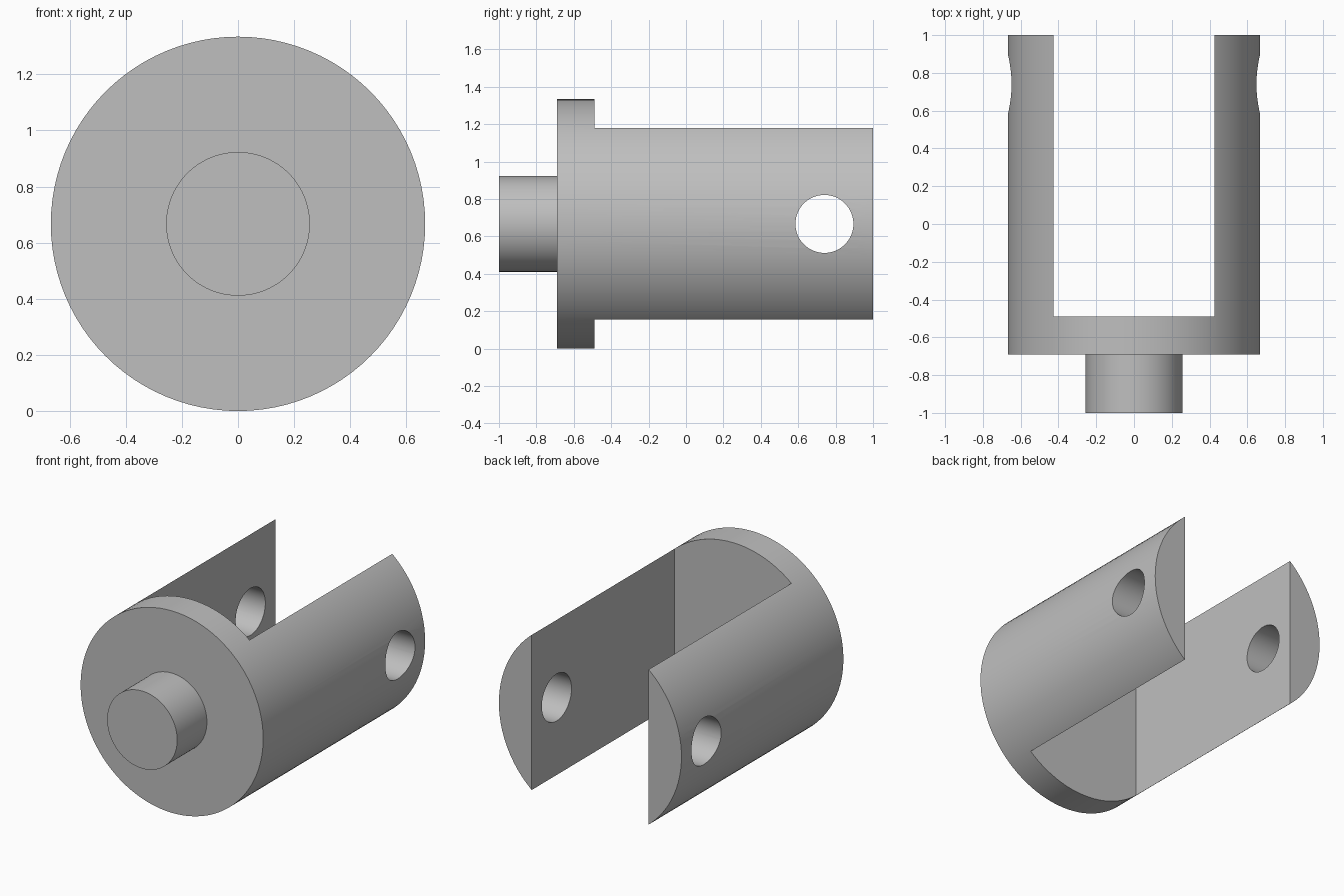
import bpy
import math

cube = bpy.data.objects.get("Cube")
if cube:
    bpy.data.objects.remove(cube, do_unlink=True)

RADIUS = 0.667      # outer radius, also the axis height
SLOT = 0.427        # half width of the fork slot
FLOOR = -0.49       # bottom of the slot
BASE = -0.69        # front face of the base disc

steel = bpy.data.materials.new("plain_grey")
steel.use_nodes = True
grey = (0.52, 0.52, 0.52, 1)
steel.diffuse_color = grey
steel.node_tree.nodes["Principled BSDF"].inputs["Base Color"].default_value = grey


def cylinder(name, radius, start, end, axis="Y", offset=0.0, sides=96):
    """Cylinder along X or Y between two coordinates on that axis."""
    mid = (start + end) / 2
    if axis == "Y":
        location, rotation = (0, mid, RADIUS), (math.pi / 2, 0, 0)
    else:
        location, rotation = (mid, offset, RADIUS), (0, math.pi / 2, 0)
    bpy.ops.mesh.primitive_cylinder_add(vertices=sides, radius=radius, depth=end - start,
                                        location=location, rotation=rotation)
    obj = bpy.context.object
    obj.name = name
    obj.data.materials.append(steel)
    return obj


def cut(target, cutter):
    """Subtract the cutter from the target and discard it."""
    cutter.hide_render = True
    mod = target.modifiers.new("cut", "BOOLEAN")
    mod.operation = "DIFFERENCE"
    mod.solver = "EXACT"
    mod.object = cutter
    bpy.ops.object.select_all(action="DESELECT")
    target.select_set(True)
    bpy.context.view_layer.objects.active = target
    bpy.ops.object.modifier_apply(modifier=mod.name)
    bpy.data.objects.remove(cutter, do_unlink=True)


def smooth(obj):
    bpy.ops.object.select_all(action="DESELECT")
    obj.select_set(True)
    bpy.context.view_layer.objects.active = obj
    bpy.ops.object.shade_smooth_by_angle(angle=math.radians(30))


# Fork body: a round bar with a wide slot leaving two arms
fork = cylinder("fork_body", RADIUS, BASE, 1.0)
bpy.ops.mesh.primitive_cube_add(size=1, location=(0, FLOOR + 1, RADIUS))
slot = bpy.context.object
slot.name = "slot_cutter"
slot.scale = (2 * SLOT, 2, 2)
slot.data.materials.append(steel)
cut(fork, slot)

# Cross hole through both arms
cut(fork, cylinder("hole_cutter", 0.155, -1, 1, axis="X", offset=0.74, sides=64))
smooth(fork)

# Mounting stub on the front
smooth(cylinder("mounting_stub", 0.256, -1.0, BASE + 0.01))
